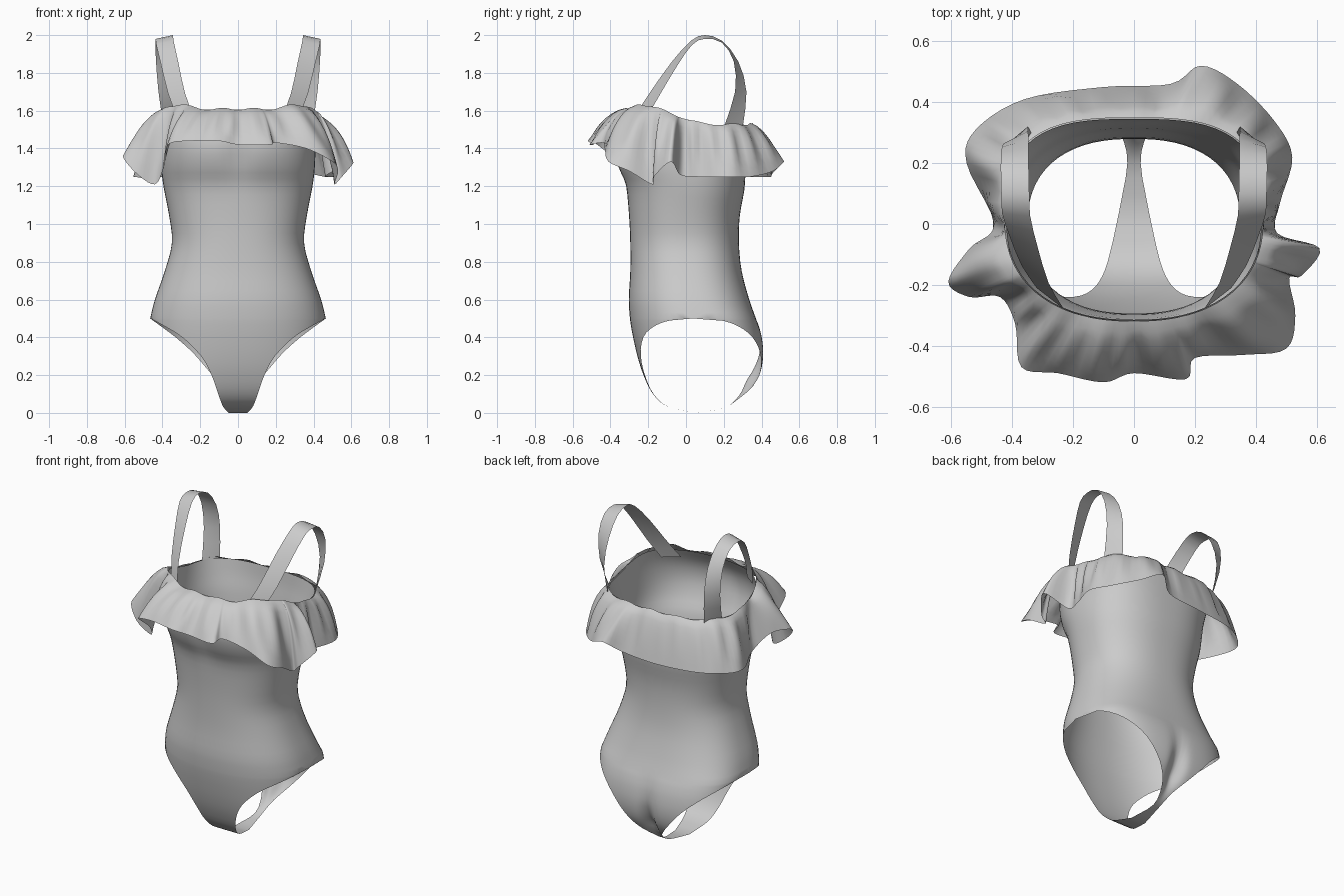
import bpy, bmesh, math
from mathutils import Vector

if "Cube" in bpy.data.objects:
    bpy.data.objects.remove(bpy.data.objects["Cube"])


def spline(pts, steps, closed=False):
    """Catmull-Rom through tuples of any length."""
    n, out = len(pts), []

    def get(i):
        if closed:
            return pts[i % n]
        if i < 0:
            return tuple(2 * p - q for p, q in zip(pts[0], pts[1]))
        if i >= n:
            return tuple(2 * p - q for p, q in zip(pts[-1], pts[-2]))
        return pts[i]

    for i in range(n if closed else n - 1):
        for s in range(steps):
            t = s / steps
            out.append(tuple(
                0.5 * (2 * b + (c - a) * t + (2 * a - 5 * b + 4 * c - d) * t * t
                       + (3 * b - a - 3 * c + d) * t ** 3)
                for a, b, c, d in zip(get(i - 1), get(i), get(i + 1), get(i + 2))))
    if not closed:
        out.append(tuple(pts[-1]))
    return out


def add_grids(name, grids, closed=False):
    """Skin each grid of points, weld the shared seams, shade smooth."""
    bm = bmesh.new()
    for grid in grids:
        rows = [[bm.verts.new(p) for p in row] for row in grid]
        if closed:
            rows.append(rows[0])
        for r0, r1 in zip(rows, rows[1:]):
            for j in range(len(r0) - 1):
                bm.faces.new((r0[j], r0[j + 1], r1[j + 1], r1[j]))
    bmesh.ops.remove_doubles(bm, verts=bm.verts, dist=0.0005)
    bmesh.ops.recalc_face_normals(bm, faces=bm.faces)
    me = bpy.data.meshes.new(name)
    bm.to_mesh(me)
    bm.free()
    me.shade_smooth()
    ob = bpy.data.objects.new(name, me)
    bpy.context.collection.objects.link(ob)
    return ob


def top_edge(y):
    """Neckline height: high in front, lower at the back."""
    t = max(0, min(1, (y + 0.2) / 0.33))
    return 1.605 - 0.08 * t * t * (3 - 2 * t)


# Body: torso sections (z, half width, front y, back y, back squareness)
torso = [(1.60, .42, -.315, .345, 3.0), (1.50, .415, -.375, .338, 2.8),
         (1.40, .41, -.39, .325, 2.6), (1.30, .405, -.365, .315, 2.5),
         (1.20, .392, -.32, .308, 2.4), (1.05, .365, -.302, .285, 2.4),
         (0.90, .35, -.295, .28, 2.4), (0.75, .388, -.295, .295, 2.5),
         (0.60, .44, -.303, .335, 2.7), (0.50, .465, -.297, .37, 3.0)]
# Panels below the hip (z, half width, centre y, cleft depth)
front_low = [(.50, .465, -.297, 0), (.465, .40, -.292, 0), (.40, .295, -.28, 0),
             (.30, .195, -.257, 0), (.20, .14, -.225, 0), (.10, .105, -.175, 0),
             (.035, .08, -.10, 0), (.0, .05, .0365, 0)]
back_low = [(.50, .465, .37, 0), (.46, .41, .386, .005), (.40, .33, .402, .01),
            (.32, .24, .410, .02), (.24, .17, .402, .04), (.17, .11, .375, .055),
            (.09, .045, .31, .03), (.025, .022, .20, 0), (.0, .05, .0365, 0)]
HIP_A, HIP_Y = .465, .0365
N = 16


def section(z, a, w, y, yc, n, dent=0):
    row = []
    for j in range(-N, N + 1):
        x = w * math.sin(j / N * math.pi / 2)
        k = max(0, 1 - min(1, abs(x / a)) ** n) ** (1 / n)
        b = y - yc
        py = yc + b * k
        if b < 0:   # bust shaping
            py += .02 * math.exp(-(x / .07) ** 2 - ((z - 1.36) / .12) ** 2) * (abs(j) < N)
        py -= dent * math.exp(-(x / .045) ** 2)
        pz = z if z < 1 else 1 + (z - 1) * (top_edge(py) - 1) / .6
        row.append((x, py, pz))
    return row


front, back = [], []
for z, a, yf, yb, nb in spline(torso, 3):
    yc = (yf + yb) / 2
    front.append(section(z, a, a, yf, yc, 2.3))
    back.append(section(z, a, a, yb, yc, nb))
for z, w, y, d in spline(front_low, 3)[1:]:
    front.append(section(z, HIP_A, w, y, HIP_Y, 2.3))
for z, w, y, d in spline(back_low, 3)[1:]:
    back.append(section(z, HIP_A, w, y, HIP_Y, 3.0, d))
add_grids("body", [front, back])

# Ruffle: hem path, anticlockwise from the front centre
hem = [(0, -.49, 1.42), (.17, -.51, 1.42), (.20, -.44, 1.43), (.36, -.43, 1.40),
       (.50, -.41, 1.33), (.53, -.30, 1.28), (.51, -.18, 1.21), (.55, -.17, 1.25),
       (.61, -.08, 1.33), (.47, -.03, 1.26), (.48, .07, 1.25), (.52, .22, 1.25),
       (.46, .34, 1.25), (.34, .46, 1.28), (.22, .52, 1.33), (.12, .46, 1.27),
       (-.1, .45, 1.25), (-.36, .41, 1.25), (-.52, .31, 1.25), (-.55, .20, 1.25),
       (-.46, .0, 1.25), (-.54, -.08, 1.36), (-.61, -.19, 1.36), (-.54, -.24, 1.27),
       (-.44, -.24, 1.21), (-.39, -.33, 1.31), (-.37, -.47, 1.42),
       (-.25, -.49, 1.44), (-.10, -.52, 1.44)]
ruffle = []
for hx, hy, hz in spline(hem, 5, True):
    yc, b = .015, .33
    ang = math.atan2(hy - yc, hx)
    dx, dy = math.cos(ang), math.sin(ang)
    n = 2.3 if dy < 0 else 3.0
    r = (abs(dx / .42) ** n + abs(dy / b) ** n) ** (-1 / n) + .004
    nx, ny = r * dx, yc + r * dy
    nz = top_edge(ny) + .004 + .006 * math.sin(13 * ang)
    if ny < 0:
        nz += .025 * math.exp(-((abs(nx) - .31) / .07) ** 2)
    row = []
    for i in range(9):
        t = i / 8
        h, v = t ** .8, t ** 1.35
        fold = .014 * math.sin(27 * ang + 2 * math.sin(3 * ang)) * math.sin(math.pi * t)
        row.append((nx + (hx - nx) * h + dx * fold, ny + (hy - ny) * h + dy * fold,
                    nz + (hz - nz) * v))
    ruffle.append(row)
add_grids("ruffle", [ruffle], closed=True)

# Straps: centre path plus the half-width direction, mirrored to the left
path = [(.275, -.245, 1.56, .045, .035, 0), (.325, -.165, 1.69, .045, .03, 0),
        (.362, -.06, 1.85, .046, .018, -.005), (.387, .03, 1.96, .046, .004, -.01),
        (.39, .10, 1.99, .046, 0, -.01), (.392, .19, 1.965, .046, 0, -.005),
        (.39, .265, 1.86, .044, -.012, 0), (.385, .29, 1.70, .036, -.03, 0),
        (.365, .25, 1.51, .028, -.05, 0)]
band = []
for p in spline(path, 2):
    c, d = Vector(p[:3]), Vector(p[3:])
    band.append([c - d, c, c + d])
straps = add_grids("straps", [band])
straps.modifiers.new("mirror", 'MIRROR').use_axis[0] = True
